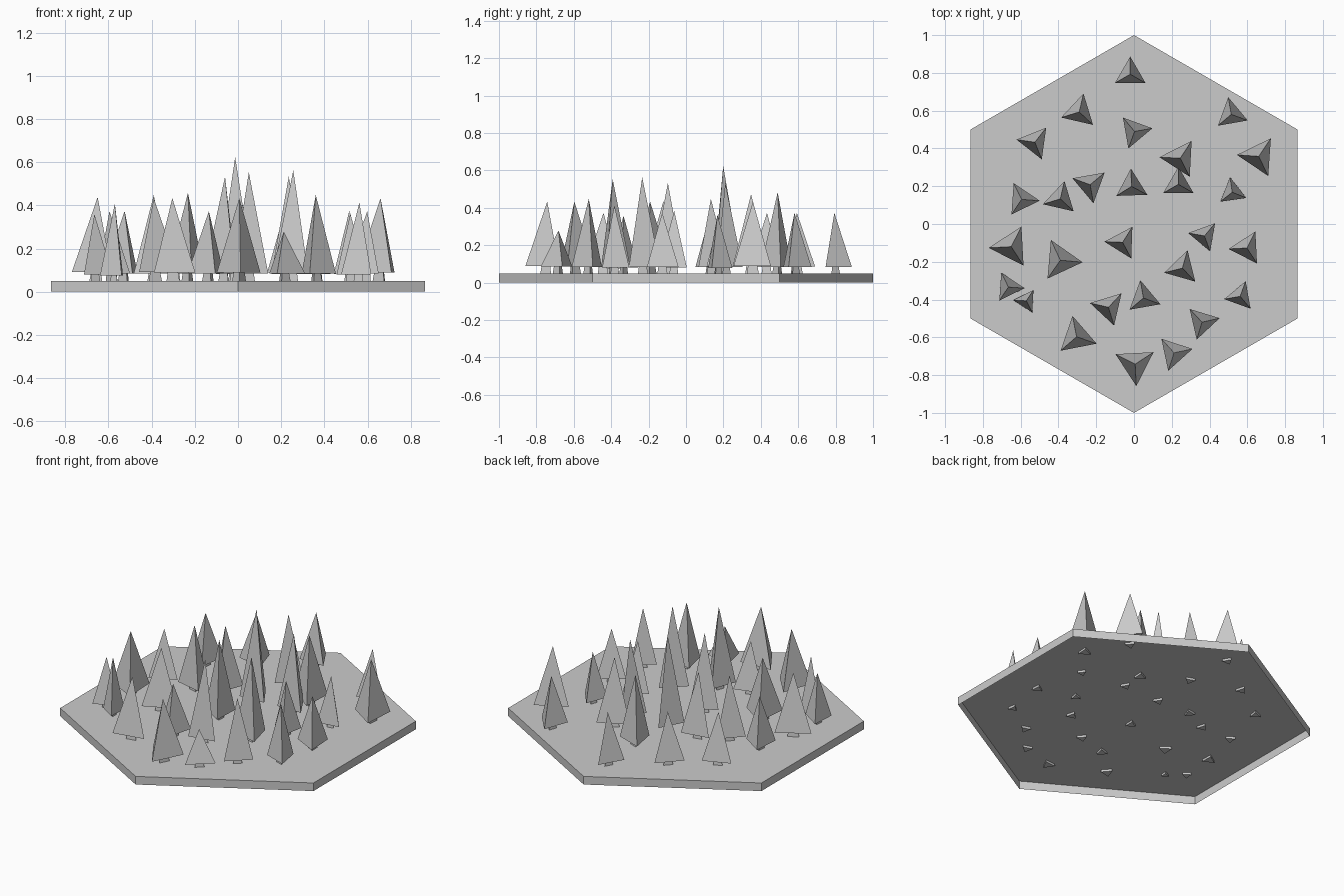
import bpy, bmesh
from math import sin, cos, radians, tau


def frustum(name, x, y, z0, z1, r0, r1, sides, turn, bottom=True):
    """Flat-sided prism / cone with one corner pointing along `turn` degrees."""
    bm = bmesh.new()

    def ring(r, z):
        return [bm.verts.new((r * cos(radians(turn) + tau * i / sides),
                              r * sin(radians(turn) + tau * i / sides), z))
                for i in range(sides)]

    low = ring(r0, z0)
    if bottom:
        bm.faces.new(low[::-1])
    if r1 > 0:
        high = ring(r1, z1)
        bm.faces.new(high)
        for i in range(sides):
            j = (i + 1) % sides
            bm.faces.new((low[i], low[j], high[j], high[i]))
    else:
        tip = bm.verts.new((0, 0, z1))
        for i in range(sides):
            bm.faces.new((low[i], low[(i + 1) % sides], tip))
    mesh = bpy.data.meshes.new(name)
    bm.to_mesh(mesh)
    bm.free()
    ob = bpy.data.objects.new(name, mesh)
    ob.location = (x, y, 0)
    bpy.context.collection.objects.link(ob)
    return ob


# hexagonal ground tile, hollow and open underneath
frustum("hex_tile", 0, 0, 0, 0.05, 1, 1, 6, 90, bottom=False)

# trees: x, y, foliage radius, tip height, corner direction
trees = [
    (-.02, .80, .091, .37, 90), (-.29, .60, .097, .37, 77),
    (-.525, .44, .095, .37, 52), (.515, .587, .09, .37, 100),
    (.003, .497, .093, .48, 10), (.245, .355, .107, .47, 57),
    (.66, .365, .112, .43, 56), (.235, .217, .09, .53, 90),
    (.52, .175, .078, .36, 98), (-.013, .206, .092, .62, 92),
    (-.232, .215, .097, .455, 40), (-.39, .14, .094, .445, 77),
    (-.595, .137, .093, .37, -4), (-.65, -.113, .116, .435, 63),
    (-.39, -.185, .115, .43, -5), (-.06, -.09, .094, .53, 58),
    (.373, -.056, .085, .38, 50), (.598, -.12, .095, .37, 63),
    (.256, -.227, .096, .56, 74), (-.665, -.327, .083, .355, -4),
    (-.57, -.40, .067, .405, 57), (.05, -.385, .093, .55, 100),
    (-.135, -.434, .098, .37, 47), (.562, -.376, .083, .41, 70),
    (.36, -.513, .093, .445, 13), (-.304, -.59, .109, .43, 101),
    (.006, -.735, .113, .43, 33), (.212, -.675, .097, .275, 12),
]
for x, y, r, top, turn in trees:
    y -= 0.007
    r *= 1.03
    skirt = 0.055 + 0.3 * r
    # trunk pokes a little way through the tile top
    frustum("tree_trunk", x, y, 0.036, skirt + 0.003, 0.34 * r, 0.25 * r, 3, turn)
    frustum("tree_foliage", x, y, skirt, top + 0.003, r, 0, 3, turn)
